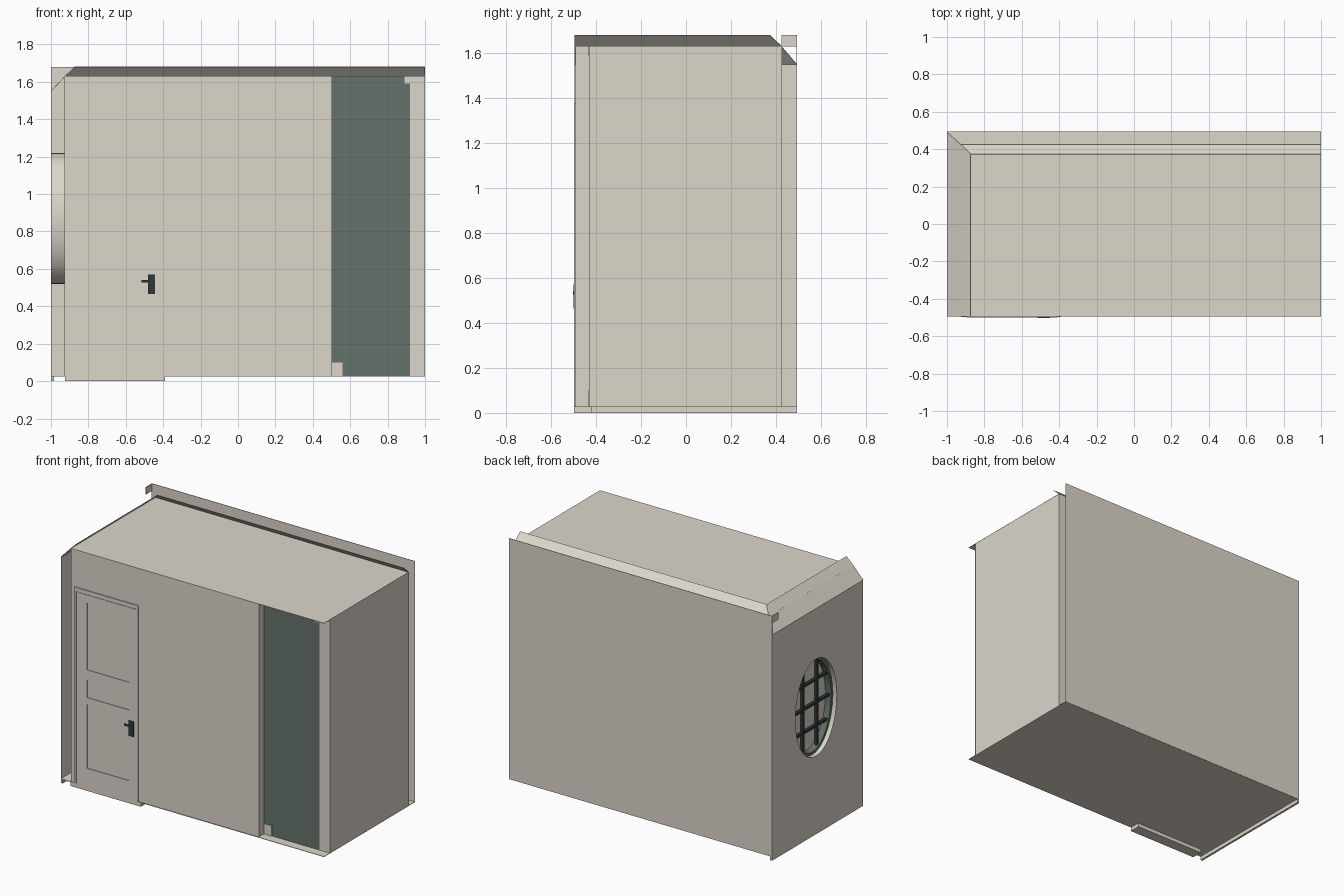
import bpy, bmesh, math
from mathutils import Vector

if "Cube" in bpy.data.objects:
    bpy.data.objects.remove(bpy.data.objects["Cube"])


def material(name, rgb):
    m = bpy.data.materials.new(name)
    m.diffuse_color = (*rgb, 1)
    m.use_nodes = True
    m.node_tree.nodes["Principled BSDF"].inputs["Base Color"].default_value = m.diffuse_color
    return m


BEIGE = material("warm beige", (0.72, 0.68, 0.60))
GREEN = material("grey green", (0.13, 0.17, 0.145))
DARK = material("dark iron", (0.03, 0.04, 0.04))


def finish(name, bm, mat):
    me = bpy.data.meshes.new(name)
    bm.to_mesh(me)
    bm.free()
    me.materials.append(mat)
    ob = bpy.data.objects.new(name, me)
    bpy.context.collection.objects.link(ob)
    return ob


def sheet(name, pts, mat=BEIGE):
    """Flat panel given by its corner points, with a hair of thickness."""
    bm = bmesh.new()
    bm.faces.new([bm.verts.new(p) for p in pts])
    ob = finish(name, bm, mat)
    mod = ob.modifiers.new("thickness", 'SOLIDIFY')
    mod.thickness, mod.offset = 0.003, 0
    return ob


def box(name, x, y, z, mat=BEIGE):
    bm = bmesh.new()
    bmesh.ops.create_cube(bm, size=1)
    for v in bm.verts:
        v.co = [r[0] if c < 0 else r[1] for c, r in zip(v.co, (x, y, z))]
    return finish(name, bm, mat)


# Main dimensions: inner room and the outer skin behind and left of it
XI, YI, XO, YO = -0.925, 0.425, -1.0, 0.493
FRONT, RECESS = -0.49, -0.43
FLOOR, ROOF, TOP = 0.027, 1.63, 1.68

# Floor, ceiling and inner walls
sheet("floor", [(XO, -.495, FLOOR), (1, -.495, FLOOR), (1, YO, FLOOR), (XO, YO, FLOOR)])
sheet("ceiling", [(XI, -.495, ROOF), (1, -.495, ROOF), (1, YI, ROOF), (XI, YI, ROOF)])
sheet("back_inner_wall", [(1, YI, FLOOR), (XI, YI, FLOOR), (XI, YI, ROOF), (1, YI, ROOF)])
sheet("left_inner_wall", [(XI, YI, FLOOR), (XI, FRONT, FLOOR), (XI, FRONT, ROOF), (XI, YI, ROOF)])
sheet("right_wall", [(.998, RECESS, FLOOR), (.998, YI, FLOOR), (.998, YI, ROOF), (.998, RECESS, ROOF)])

# Front wall, recess return, tall green panel and end post
sheet("front_wall", [(XI, FRONT, FLOOR), (.5, FRONT, FLOOR), (.5, FRONT, ROOF), (XI, FRONT, ROOF)])
sheet("recess_return", [(.5, FRONT, FLOOR), (.5, RECESS, FLOOR), (.5, RECESS, ROOF), (.5, FRONT, ROOF)])
sheet("green_panel", [(.5, RECESS, FLOOR), (.92, RECESS, FLOOR), (.92, RECESS, ROOF), (.5, RECESS, ROOF)], GREEN)
sheet("end_post", [(.92, RECESS, FLOOR), (1, RECESS, FLOOR), (1, RECESS, ROOF), (.92, RECESS, ROOF)])
box("panel_foot_block", (.5, .56), (RECESS - .006, RECESS), (FLOOR, .10))
box("panel_top_block", (.89, .92), (RECESS - .006, RECESS), (1.59, ROOF))

# Crown strips rising above the ceiling, mitred at the corner
K = 0.053
sheet("back_crown", [(XI, YI, ROOF), (1, YI, ROOF), (1, YI - K, TOP), (XI + K, YI - K, TOP)])
sheet("left_crown", [(XI, -.495, ROOF), (XI, YI, ROOF), (XI + K, YI - K, TOP), (XI + K, -.495, TOP)])

# Outer back wall with its short end return
sheet("back_outer_wall", [(1, YO, FLOOR), (XO, YO, FLOOR), (XO, YO, TOP), (1, YO, TOP)])
sheet("back_wall_end", [(-.998, YI, ROOF), (-.998, YO, ROOF), (-.998, YO, TOP), (-.998, YI, TOP)])

# Outer left wall: sloped top and an oval hole
CY, CZ, RY, RZ, N = 0.017, 0.87, 0.242, 0.35, 48


def oval(x, scale=1.0):
    return [Vector((x, CY + RY * scale * math.cos(2 * math.pi * i / N),
                    CZ + (RZ - RY * (1 - scale)) * math.sin(2 * math.pi * i / N))) for i in range(N)]


bm = bmesh.new()
edges = []
for loop in ([(XO, -.495, 0), (XO, YO, 0), (XO, YO, 1.55), (XO, -.495, 1.55)], oval(XO)):
    vs = [bm.verts.new(p) for p in loop]
    edges += [bm.edges.new((vs[i - 1], vs[i])) for i in range(len(vs))]
bmesh.ops.triangle_fill(bm, edges=edges, use_beauty=True, normal=(-1, 0, 0))
finish("left_outer_wall", bm, BEIGE)
sheet("left_wall_slope", [(XO, -.495, 1.55), (XO, YO, 1.55), (XI, YI, ROOF), (XI, -.495, ROOF)])
box("left_wall_foot", (XO, -.985), (-.495, YO), (0, FLOOR))


def ring(name, sections, mat):
    """Closed oval frame swept through (x, scale) section points."""
    bm = bmesh.new()
    loops = [[bm.verts.new(p) for p in oval(x, s)] for x, s in sections]
    for a, b in zip(loops, loops[1:] + loops[:1]):
        for i in range(N):
            bm.faces.new((a[i - 1], a[i], b[i], b[i - 1]))
    bmesh.ops.recalc_face_normals(bm, faces=bm.faces)
    ob = finish(name, bm, mat)
    bpy.context.view_layer.objects.active = ob
    ob.select_set(True)
    bpy.ops.object.shade_smooth_by_angle(angle=math.radians(35))
    ob.select_set(False)


# Oval window: beige casing, green sash and crossing bars
ring("window_casing", [(-1, 1), (-1, .93), (XI, .93), (XI, 1)], BEIGE)
ring("window_sash", [(-.97, .93), (-.97, .85), (XI, .85), (XI, .93)], GREEN)
for s in (-1, 1):
    y = CY + s * .075
    h = (RZ - .03) * math.sqrt(1 - (.075 / .21) ** 2)
    box("window_upright_bar", (-.96, -.94), (y - .008, y + .008), (CZ - h, CZ + h), DARK)
for s in (-1, 0, 1):
    z = CZ + s * .16
    w = .21 * math.sqrt(1 - (s * .16 / .32) ** 2)
    box("window_cross_bar", (-.96, -.94), (CY - w, CY + w), (z - .008, z + .008), DARK)

# Door: backing, stiles, rails, casing and sill
box("door_backing", (-.88, -.425), (-.4925, -.488), (FLOOR, 1.345))
for x in ((-.88, -.80), (-.48, -.425)):
    box("door_stile", x, (-.497, -.49), (FLOOR, 1.345))
for z in ((FLOOR, .155), (.595, .64), (.76, .83), (1.29, 1.345)):
    box("door_rail", (-.80, -.48), (-.497, -.49), z)
for x in ((-.895, -.882), (-.423, -.41)):
    box("door_casing_side", x, (-.499, -.488), (FLOOR, 1.375))
box("door_casing_top", (-.895, -.41), (-.499, -.488), (1.348, 1.375))
box("door_sill", (XI, -.39), (-.497, -.42), (0, FLOOR))

# Door handle
box("handle_plate", (-.482, -.443), (-.501, -.495), (.465, .57), DARK)
box("handle_lever", (-.515, -.45), (-.503, -.499), (.527, .54), DARK)
